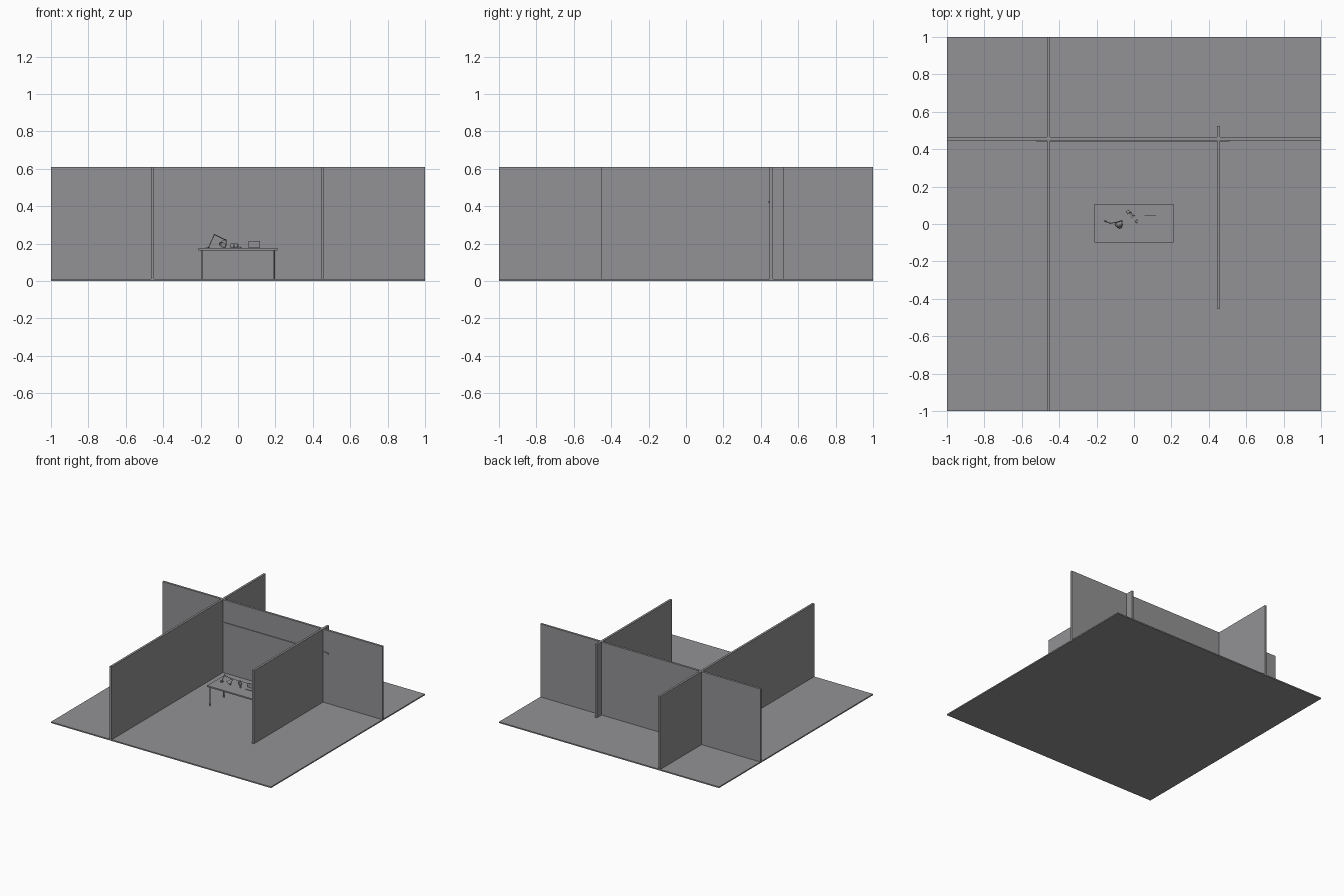
import bpy, math
from mathutils import Vector

if "Cube" in bpy.data.objects:
    bpy.data.objects.remove(bpy.data.objects["Cube"])

grey = bpy.data.materials.new("plain_grey")
grey.diffuse_color = (0.29, 0.29, 0.30, 1)
grey.use_nodes = True
grey.node_tree.nodes["Principled BSDF"].inputs["Base Color"].default_value = grey.diffuse_color


def finish(name, smooth=False):
    ob = bpy.context.object
    ob.name = name
    ob.data.materials.append(grey)
    if smooth:
        bpy.ops.object.shade_smooth_by_angle()
    return ob


def box(name, x, y, z):
    """Box from (min, max) pairs on each axis."""
    bpy.ops.mesh.primitive_cube_add(size=1, location=[sum(r) / 2 for r in (x, y, z)])
    bpy.context.object.scale = [r[1] - r[0] for r in (x, y, z)]
    bpy.ops.object.transform_apply(location=False, rotation=False, scale=True)
    return finish(name)


def tube(name, a, b, r1, r2=None, sides=12, cap='NGON'):
    """Cylinder or cone between two points."""
    a, b = Vector(a), Vector(b)
    d = b - a
    bpy.ops.mesh.primitive_cone_add(vertices=sides, radius1=r1, radius2=r1 if r2 is None else r2,
                                    depth=d.length, end_fill_type=cap, location=(a + b) / 2)
    bpy.context.object.rotation_euler = d.to_track_quat('Z', 'Y').to_euler()
    return finish(name, True)


def hollow(ob, t):
    mod = ob.modifiers.new("wall", 'SOLIDIFY')
    mod.thickness = t


# floor slab and partition walls
FLOOR, WALL = 0.01, 0.61
box("floor", (-1, 1), (-1, 1), (0, FLOOR))
box("back_wall", (-1, 1), (0.446, 0.464), (FLOOR, WALL))
box("left_wall", (-0.466, -0.448), (-1, 1), (FLOOR, WALL))
box("right_wall", (0.443, 0.461), (-0.452, 0.525), (FLOOR, WALL))

# rail along the back wall
box("wall_rail", (-0.52, 0.51), (0.440, 0.447), (0.416, 0.427))

# table
TOP = 0.175
box("table_top", (-0.21, 0.21), (-0.10, 0.108), (TOP - 0.011, TOP))
for sx in (-0.194, 0.192):
    for sy in (-0.086, 0.094):
        tube("table_leg", (sx, sy, FLOOR), (sx, sy, TOP - 0.01), 0.005)

# desk lamp: base, jointed arm and open shade
foot, elbow, head = (-0.16, 0.018, TOP), (-0.126, 0.003, 0.248), (-0.066, 0.016, 0.219)
tube("lamp_base", (-0.162, 0.018, TOP), (-0.162, 0.018, TOP + 0.005), 0.013, sides=24)
tube("lower_arm", foot, elbow, 0.0022, sides=8)
tube("upper_arm", elbow, head, 0.0022, sides=8)
for p in (elbow, head):
    bpy.ops.mesh.primitive_uv_sphere_add(segments=12, ring_count=8, radius=0.004, location=p)
    finish("lamp_joint", True)
hollow(tube("lamp_shade", (-0.082, -0.006, 0.192), head, 0.021, 0.006, 20, 'NOTHING'), 0.0015)

# cups with bottoms and handles
for cx, cy, r, h in ((-0.03, 0.064, 0.010, 0.024), (-0.012, 0.045, 0.010, 0.026)):
    hollow(tube("cup", (cx, cy, TOP), (cx, cy, TOP + h), r, r, 20, 'NOTHING'), 0.0015)
    tube("cup_bottom", (cx, cy, TOP), (cx, cy, TOP + 0.002), r, sides=20)
    bpy.ops.mesh.primitive_torus_add(major_radius=h * 0.28, minor_radius=0.0013,
                                     major_segments=16, minor_segments=8,
                                     location=(cx + r, cy, TOP + h / 2),
                                     rotation=(math.pi / 2, 0, 0))
    finish("cup_handle", True)

# mouse
bpy.ops.mesh.primitive_uv_sphere_add(segments=16, ring_count=8, radius=1, location=(0.014, 0.014, TOP + 0.003))
bpy.context.object.scale = (0.006, 0.009, 0.005)
finish("mouse", True)

# laptop with touchpad
box("laptop_base", (0.056, 0.117), (0.010, 0.049), (TOP, TOP + 0.003))
box("laptop_screen", (0.056, 0.117), (0.046, 0.049), (TOP, TOP + 0.038))
box("laptop_touchpad", (0.078, 0.094), (0.012, 0.018), (TOP + 0.003, TOP + 0.0037))
